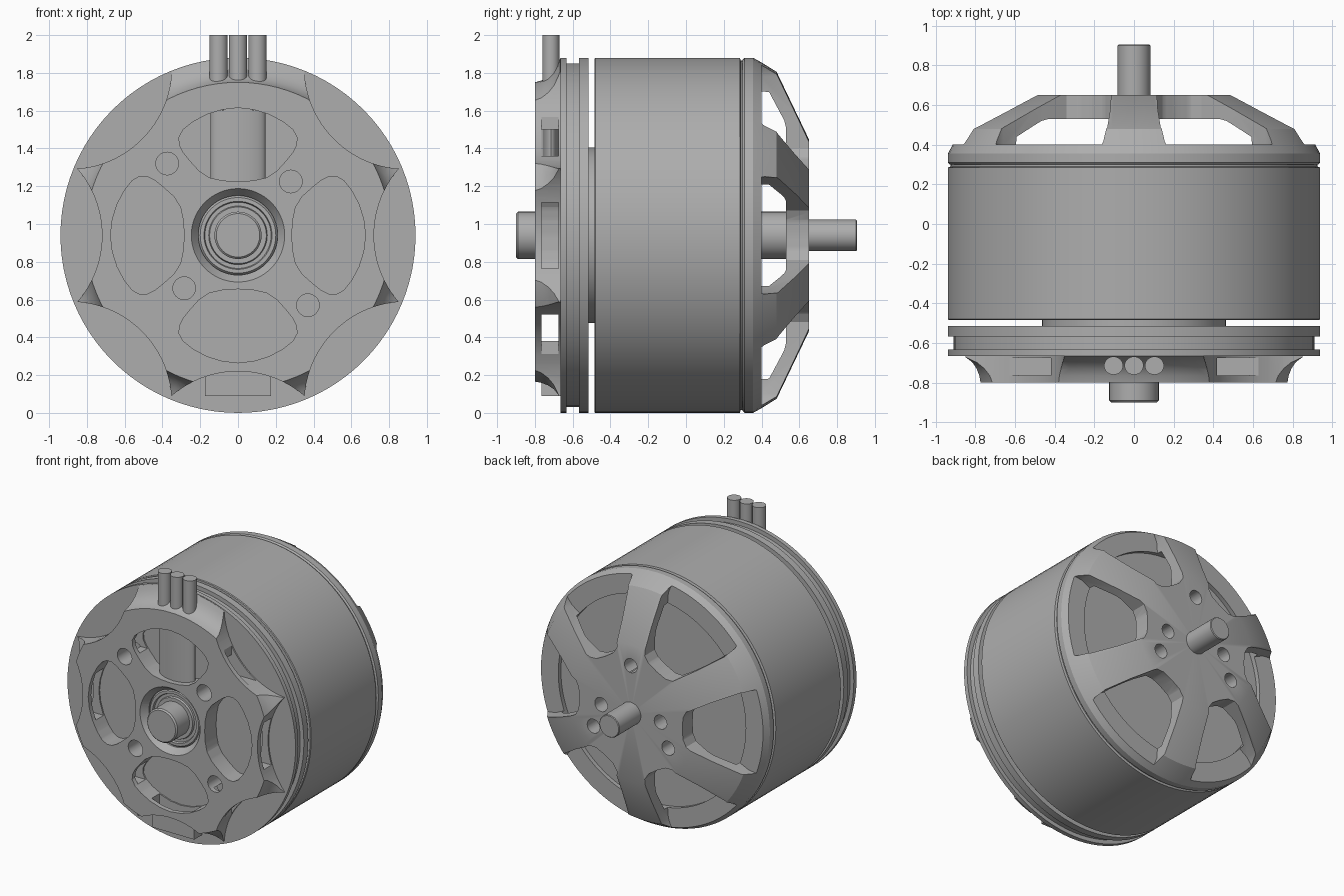
import bpy, bmesh, math
from math import cos, sin, pi, radians

if "Cube" in bpy.data.objects:
    bpy.data.objects.remove(bpy.data.objects["Cube"])

CZ = 0.94          # height of the motor axis (runs along y)
SIDES = 96

grey = bpy.data.materials.new("metal_grey")
grey.diffuse_color = (0.42, 0.42, 0.42, 1)
grey.use_nodes = True
grey.node_tree.nodes["Principled BSDF"].inputs["Base Color"].default_value = grey.diffuse_color


def finish(name, bm):
    bmesh.ops.recalc_face_normals(bm, faces=bm.faces[:])
    me = bpy.data.meshes.new(name)
    bm.to_mesh(me)
    bm.free()
    me.materials.append(grey)
    ob = bpy.data.objects.new(name, me)
    bpy.context.collection.objects.link(ob)
    return ob


def lathe(name, profile, cx=0, cz=0, sides=SIDES):
    """Revolve (y, radius) points, starting and ending on the axis."""
    bm = bmesh.new()
    rings = []
    for y, r in profile:
        n = 1 if r == 0 else sides
        rings.append([bm.verts.new((cx + r * cos(2 * pi * i / sides), y,
                                    CZ + cz + r * sin(2 * pi * i / sides))) for i in range(n)])
    for a, b in zip(rings, rings[1:]):
        for i in range(sides):
            j = (i + 1) % sides
            vs = [a[i % len(a)], a[j % len(a)], b[j % len(b)], b[i % len(b)]]
            bm.faces.new(list(dict.fromkeys(vs)))
    return finish(name, bm)


def cylinder(name, r, y0, y1, cx=0, cz=0, sides=SIDES):
    return lathe(name, [(y0, 0), (y0, r), (y1, r), (y1, 0)], cx, cz, sides)


def prism(name, pts, y0, y1, deg=0):
    """Extrude (u, v) points along y; u points outward at the given angle."""
    a = radians(deg)
    bm = bmesh.new()
    ends = [[bm.verts.new((u * cos(a) - v * sin(a), y, CZ + u * sin(a) + v * cos(a)))
             for u, v in pts] for y in (y0, y1)]
    n = len(pts)
    bm.faces.new(ends[0])
    bm.faces.new(ends[1])
    for i in range(n):
        j = (i + 1) % n
        bm.faces.new((ends[0][i], ends[0][j], ends[1][j], ends[1][i]))
    return finish(name, bm)


def rect(u0, u1, v0, v1):
    return [(u0, v0), (u1, v0), (u1, v1), (u0, v1)]


def mirrored(half):
    return half + [(u, -v) for u, v in reversed(half) if v > 0]


def cut(ob, cutters):
    for c in cutters:
        m = ob.modifiers.new("cut", 'BOOLEAN')
        m.operation = 'DIFFERENCE'
        m.solver = 'EXACT'
        m.object = c
        bpy.context.view_layer.objects.active = ob
        bpy.ops.object.modifier_apply(modifier=m.name)
        bpy.data.objects.remove(c, do_unlink=True)


# --- rotating bell: can, groove and inner floor
lathe("bell_can", [(-0.485, 0), (-0.485, 0.935), (-0.48, 0.94), (0.285, 0.94), (0.29, 0.925),
                   (0.32, 0.925), (0.32, 0.80), (0.365, 0.80), (0.365, 0)])

# --- spoked bell cap
cap = lathe("bell_cap", [(0.65, 0), (0.65, 0.51), (0.48, 0.865), (0.40, 0.915), (0.355, 0.94),
                         (0.31, 0.94), (0.30, 0.93), (0.30, 0.78), (0.44, 0.77), (0.52, 0.62),
                         (0.53, 0.58), (0.53, 0)])
# window outline given by distance along a spoke and half width of that spoke
edge = [(0.46, 0.115), (0.65, 0.12), (0.84, 0.135), (0.89, 0.155), (0.93, 0.19), (1.1, 0.30)]
half = [(0.425, 0.0), (0.43, 0.08)] + [(r * 0.866 + w * 0.5, r * 0.5 - w * 0.866) for r, w in edge]
cuts = [prism("window_cutter", mirrored(half), 0.40, 0.8, k * 60) for k in range(6)]
for deg, r in ((90, 0.355), (210, 0.355), (330, 0.355), (0, 0.245), (180, 0.245)):
    cuts.append(cylinder("hole_cutter", 0.052, 0.45, 0.75,
                         r * cos(radians(deg)), r * sin(radians(deg)), 32))
cut(cap, cuts)

# --- shaft
cylinder("shaft_hub", 0.125, 0.36, 0.54)
lathe("output_shaft", [(0.6, 0), (0.6, 0.083), (0.90, 0.083), (0.905, 0.078), (0.905, 0)])
lathe("rear_shaft", [(-0.9, 0), (-0.9, 0.115), (-0.89, 0.125), (-0.66, 0.125), (-0.66, 0)])

# --- stator and grooved base disc
cylinder("stator", 0.465, -0.53, -0.47)
lathe("base_disc", [(-0.665, 0), (-0.665, 0.94), (-0.633, 0.94), (-0.633, 0.91), (-0.567, 0.91),
                    (-0.567, 0.94), (-0.515, 0.94), (-0.515, 0)])

# --- front mount with flared fins, scallops, pockets and slots
mount = lathe("front_mount", [(-0.8, 0), (-0.8, 0.81), (-0.765, 0.82), (-0.73, 0.84), (-0.70, 0.87),
                              (-0.68, 0.905), (-0.667, 0.935), (-0.655, 0.935), (-0.655, 0)])
cuts = []
for k in range(8):
    if k != 2:      # the top keeps its flare for the wires
        a = radians(45 * k)
        cuts.append(cylinder("scallop_cutter", 0.54, -0.9, -0.6, 1.26 * cos(a), 1.26 * sin(a), 96))
pocket = mirrored([(0.285, 0), (0.29, 0.08), (0.305, 0.15), (0.34, 0.205), (0.39, 0.25),
                   (0.44, 0.29), (0.48, 0.31), (0.52, 0.312), (0.56, 0.29), (0.60, 0.24),
                   (0.64, 0.165), (0.665, 0.085), (0.675, 0)])
cuts += [prism("pocket_cutter", pocket, -0.9, -0.6, 90 * k) for k in range(4)]
for x, z in ((-0.375, 0.38), (0.28, 0.285), (-0.285, -0.28), (0.37, -0.37)):
    cuts.append(cylinder("screw_cutter", 0.06, -0.9, -0.6, x, z, 32))
cuts.append(lathe("bore_cutter", [(-0.82, 0), (-0.82, 0.262), (-0.75, 0.21), (-0.6, 0.21), (-0.6, 0)]))
for k in (0, 2, 3):                      # slots behind the side scallops
    cuts.append(prism("slot_cutter", rect(0.55, 0.85, -0.175, 0.175), -0.765, -0.675, 90 * k))
for s in (-1, 1):                        # tunnels across the diagonal scallops
    z = sorted((s * 0.42, s * 0.56))
    cuts.append(prism("tunnel_cutter", rect(-0.65, 0.65, *z), -0.765, -0.675))
    for t in (-1, 1):
        cuts.append(prism("side_slot_cutter", rect(*sorted((s * 0.42, s * 0.55)),
                                                   *sorted((t * 0.44, t * 0.68))), -0.764, -0.676))
cut(mount, cuts)

# --- bearing in the front bore
lathe("bearing", [(-0.75, 0), (-0.75, 0.15), (-0.735, 0.155), (-0.735, 0.175),
                  (-0.75, 0.18), (-0.75, 0.20), (-0.735, 0.212), (-0.66, 0.212), (-0.66, 0)])


# --- wires: three leads and the flat bundle seen through the top pocket
def upright(name, rx, ry, x, z0, z1):
    bm = bmesh.new()
    bmesh.ops.create_cone(bm, cap_ends=True, segments=32, radius1=1, radius2=1, depth=1)
    for v in bm.verts:
        v.co = (x + v.co.x * rx, -0.715 + v.co.y * ry, (z0 + z1) / 2 + v.co.z * (z1 - z0))
    return finish(name, bm)


for i in (-1, 0, 1):
    upright("wire", 0.048, 0.046, i * 0.103, 1.6, 2.0)
upright("wire_bundle", 0.145, 0.046, 0, 1.22, 1.68)

bpy.ops.object.select_all(action='SELECT')
bpy.context.view_layer.objects.active = mount
bpy.ops.object.shade_smooth_by_angle(angle=radians(28))
